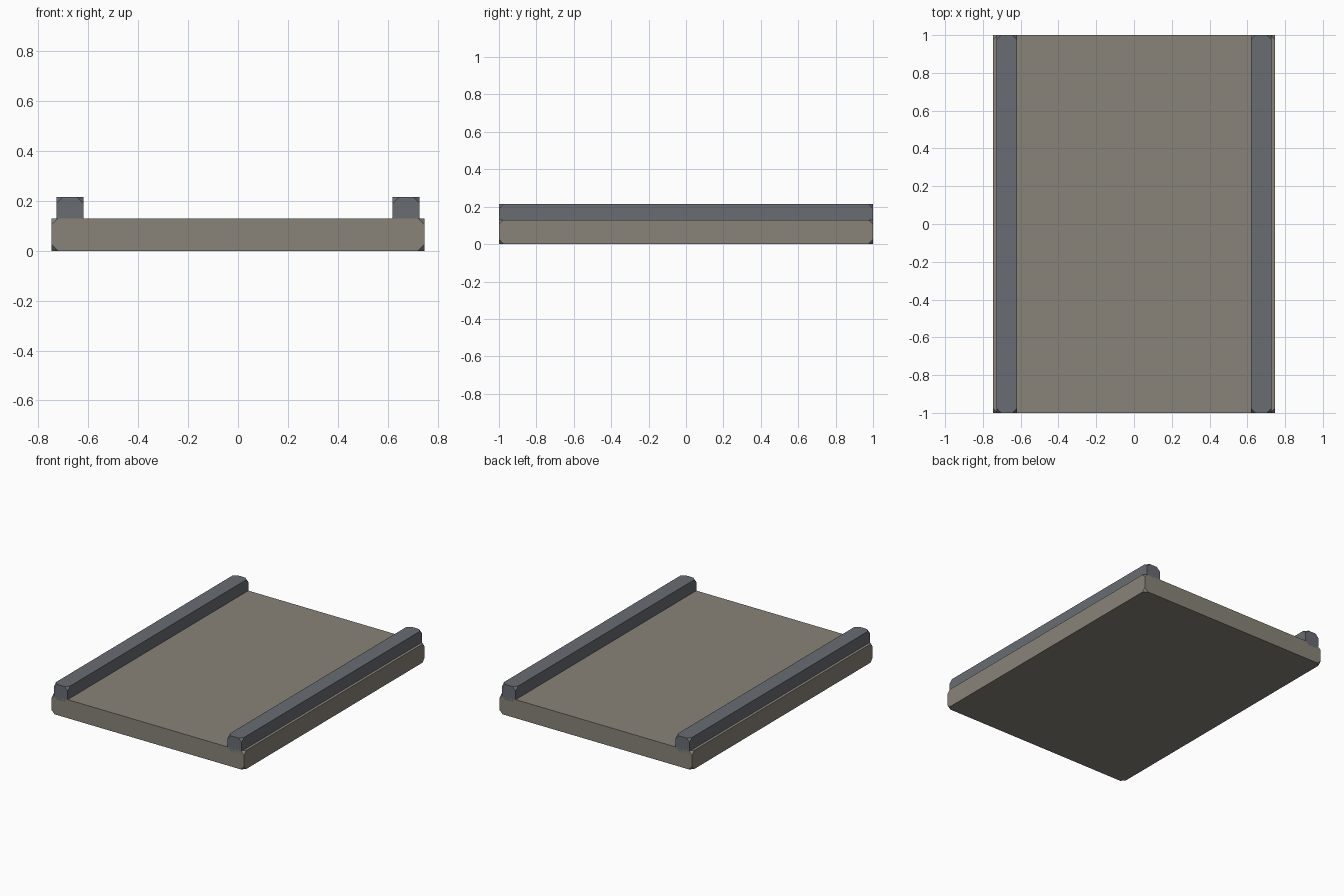
import bpy, bmesh

if "Cube" in bpy.data.objects:
    bpy.data.objects.remove(bpy.data.objects["Cube"])


def material(name, color):
    m = bpy.data.materials.new(name)
    m.diffuse_color = color
    m.use_nodes = True
    m.node_tree.nodes["Principled BSDF"].inputs["Base Color"].default_value = m.diffuse_color
    return m


def clipped_box(name, x, y, z, cut, mat):
    """Box given by (min, max) ranges, with its eight corners clipped."""
    bm = bmesh.new()
    bmesh.ops.create_cube(bm, size=1)
    for v in bm.verts:
        v.co = [(r[0] + r[1]) / 2 + c * (r[1] - r[0]) for c, r in zip(v.co, (x, y, z))]
    bmesh.ops.bevel(bm, geom=bm.verts[:], offset=cut, offset_type='OFFSET',
                    segments=1, profile=0.5, affect='VERTICES')
    mesh = bpy.data.meshes.new(name)
    bm.to_mesh(mesh)
    bm.free()
    mesh.materials.append(mat)
    obj = bpy.data.objects.new(name, mesh)
    bpy.context.collection.objects.link(obj)
    return obj


stone = material("stone", (0.25, 0.23, 0.19, 1))
steel = material("steel", (0.14, 0.15, 0.17, 1))

# Deck slab
clipped_box("deck", (-0.747, 0.747), (-1, 1), (0, 0.13), 0.025, stone)

# Side rails, sunk slightly into the deck
for side, x in (("left", (-0.728, -0.62)), ("right", (0.62, 0.728))):
    clipped_box(side + "_rail", x, (-1, 1), (0.107, 0.215), 0.025, steel)
